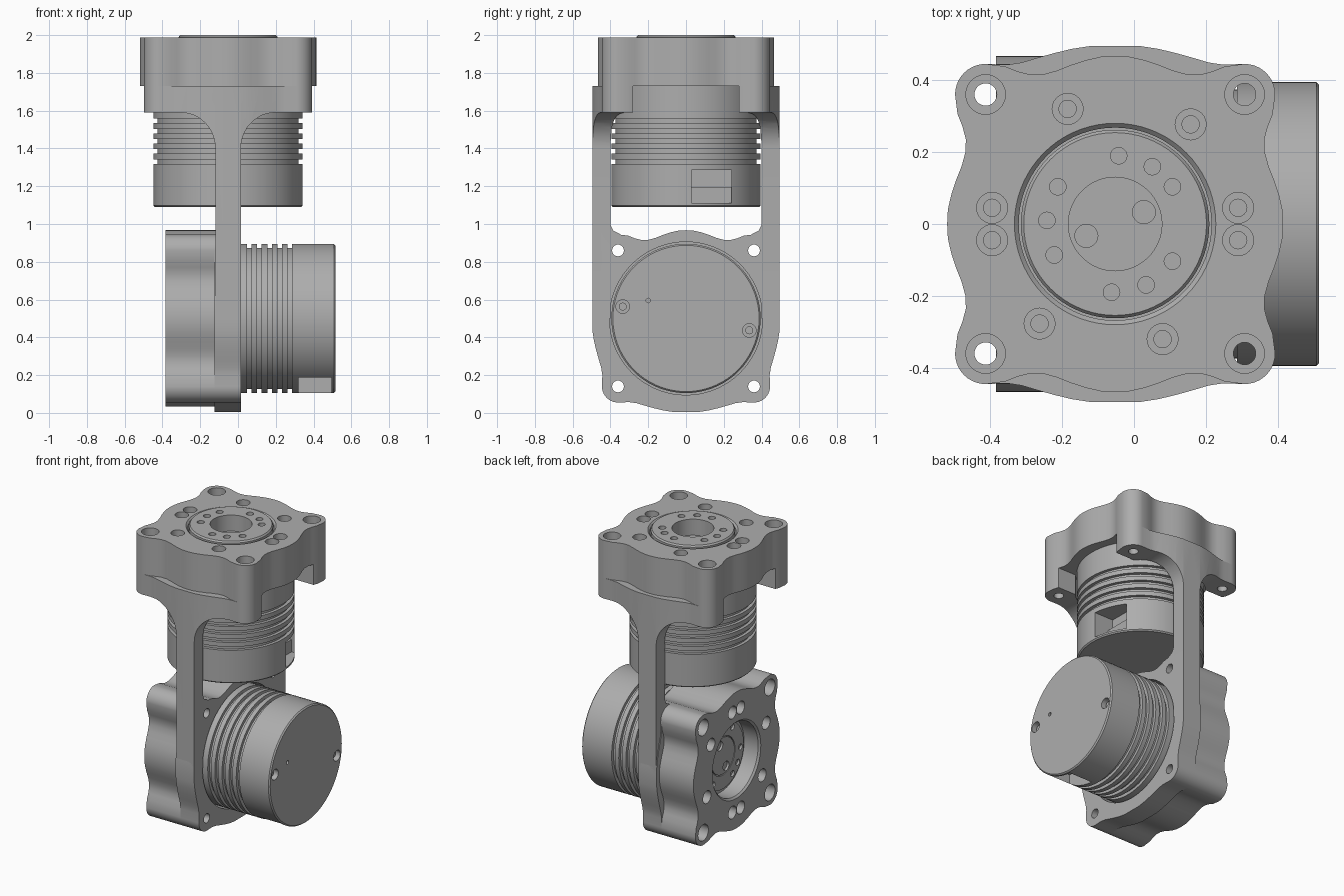
import bpy, bmesh, math
from mathutils import Matrix

if "Cube" in bpy.data.objects:
    bpy.data.objects.remove(bpy.data.objects["Cube"])

metal = bpy.data.materials.new("grey metal")
metal.use_nodes = True
GREY = (0.42, 0.42, 0.42, 1)
metal.diffuse_color = GREY
metal.node_tree.nodes["Principled BSDF"].inputs["Base Color"].default_value = GREY

# Each drive unit is built along local z, with its mounting face at z = 0
UPPER = Matrix.Translation((-0.0525, 0, 1.59))
LOWER = Matrix(((0, 0, -1, 0.015), (0, -1, 0, 0), (-1, 0, 0, 0.5), (0, 0, 0, 1)))


def finish(bm, name):
    bmesh.ops.recalc_face_normals(bm, faces=bm.faces)
    me = bpy.data.meshes.new(name)
    bm.to_mesh(me)
    bm.free()
    ob = bpy.data.objects.new(name, me)
    bpy.context.collection.objects.link(ob)
    me.materials.append(metal)
    return ob


def prism(name, pts, z0, z1):
    bm = bmesh.new()
    face = bm.faces.new([bm.verts.new((x, y, z0)) for x, y in pts])
    new = bmesh.ops.extrude_face_region(bm, geom=[face])["geom"]
    verts = [v for v in new if isinstance(v, bmesh.types.BMVert)]
    bmesh.ops.translate(bm, verts=verts, vec=(0, 0, z1 - z0))
    return finish(bm, name)


def add_lathe(bm, profile, x=0, y=0, steps=72):
    verts = [bm.verts.new((x + r, y, z)) for r, z in profile]
    edges = [bm.edges.new(p) for p in zip(verts, verts[1:])]
    bmesh.ops.spin(bm, geom=verts + edges, cent=(x, y, 0), axis=(0, 0, 1),
                   angle=math.tau, steps=steps)


def lathe(name, profile):
    bm = bmesh.new()
    add_lathe(bm, profile)
    bmesh.ops.remove_doubles(bm, verts=bm.verts, dist=0.0001)
    return finish(bm, name)


def rods(spots, profile, steps=20):
    bm = bmesh.new()
    for x, y in spots:
        add_lathe(bm, profile, x, y, steps)
    bmesh.ops.remove_doubles(bm, verts=bm.verts, dist=0.0001)
    return finish(bm, "cutter")


def disc(r, z0, z1):
    return [(0, z0), (r, z0), (r, z1), (0, z1)]


def box(name, x, y, z):
    return prism(name, [(x[0], y[0]), (x[1], y[0]), (x[1], y[1]), (x[0], y[1])], *z)


def boolean(ob, tool, op="DIFFERENCE"):
    mod = ob.modifiers.new("cut", "BOOLEAN")
    mod.operation, mod.solver, mod.object = op, "EXACT", tool
    bpy.context.view_layer.objects.active = ob
    bpy.ops.object.modifier_apply(modifier=mod.name)
    bpy.data.objects.remove(tool)


def place(ob, matrix):
    ob.matrix_world = matrix
    bpy.ops.object.select_all(action="DESELECT")
    ob.select_set(True)
    bpy.context.view_layer.objects.active = ob
    bpy.ops.object.shade_smooth_by_angle(angle=math.radians(28))


# Half edges of the flange outline: (distance along the side, distance out)
SLIM = [(0, .467), (.04, .465), (.08, .456), (.12, .443), (.16, .427), (.2, .416),
        (.235, .415), (.27, .424), (.305, .438)]
WIDE = [(0, .495), (.0675, .495), (.12, .487), (.17, .475), (.22, .461), (.26, .449),
        (.3, .443)]
LOBE, LOBE_R = 0.36, 0.085
LOBES = [(sx * LOBE, sy * LOBE) for sx in (1, -1) for sy in (1, -1)]


def outline(right, left, ends):
    pts = []
    for sx, sy in ((1, 1), (-1, 1), (-1, -1), (1, -1)):
        quad = [(out, along) for along, out in (right if sx > 0 else left)]
        for i in range(11):
            a = math.pi / 2 * i / 10
            quad.append((LOBE + LOBE_R * math.cos(a), LOBE + LOBE_R * math.sin(a)))
        quad += list(reversed(ends))
        quad = [(sx * x, sy * y) for x, y in quad]
        pts += (quad if sx * sy > 0 else quad[::-1])[:-1]
    return pts


def screw_heads(name, spots, top, matrix):
    head = rods(spots, [(0, top - .02), (.021, top - .02), (.021, top), (.01, top),
                        (.01, top - .012), (0, top - .012)], 16)
    head.name = name
    place(head, matrix)


FLANGE_HOLES = [(-.132, .32), (.21, .277), (-.21, -.277), (.132, -.32)] + [
    (sx * .342, sy * .045) for sx in (1, -1) for sy in (1, -1)]
HUB_HOLES = [(.19 * math.cos(math.radians(a)), .19 * math.sin(math.radians(a)))
             for a in (33, 57, 87, 147, 177, 207, 267, 297, 327)]
CORE_SCREWS = [(.08, .033), (-.08, -.033)]
CAP_SCREWS = [(-.063, .335), (.063, -.335)]
TOP, FLOOR = 0.398, 0.28


def drive(prefix, matrix, bore):
    # Finned motor can with connector window and back cap screws
    profile = [(0, -.5), (.387, -.5), (.395, -.492)]
    for i in range(5):
        z = -.272 + i * .054
        profile += [(.395, z), (.374, z), (.374, z + .024), (.395, z + .024)]
    profile += [(.395, .15), (0, .15)]
    motor = lathe(prefix + "_motor", profile)
    boolean(motor, box("cutter", (.25, .5), (.03, .24), (-.48, -.305)))
    boolean(motor, rods(CAP_SCREWS, disc(.036, -.6, -.46)))
    boolean(motor, rods([(-.095, .2)], disc(.012, -.6, -.48)))
    place(motor, matrix)
    place(box(prefix + "_connector", (.24, .29), (.03, .24), (-.48, -.395)), matrix)
    screw_heads(prefix + "_cap_screws", CAP_SCREWS, -.455, matrix)

    # Lobed gearbox housing
    house = prism(prefix + "_housing", outline(SLIM, SLIM, SLIM), .14, TOP)
    boolean(house, rods([(0, 0)], [(0, FLOOR), (bore, FLOOR), (bore, TOP - .012),
                                   (bore + .012, TOP), (bore + .012, .5), (0, .5)], 72))
    boolean(house, rods(LOBES, [(0, 0), (.031, 0), (.031, .3), (.055, .3),
                                (.055, .5), (0, .5)], 28))
    boolean(house, rods(FLANGE_HOLES, [(0, .27), (.024, .27), (.024, .34), (.043, .34),
                                       (.043, .5), (0, .5)], 24))
    place(house, matrix)


drive("upper", UPPER, .268)
drive("lower", LOWER, .25)

# Upper output hub, raised ring with a sunken core
hub = lathe("upper_hub", [(0, FLOOR - .05), (.262, FLOOR - .05), (.262, .4), (.254, .41),
                          (.13, .41), (.13, FLOOR + .02), (0, FLOOR + .02)])
boolean(hub, rods(HUB_HOLES, disc(.023, .34, .5)))
boolean(hub, rods(CORE_SCREWS, disc(.032, FLOOR - .02, .5)))
place(hub, UPPER)
screw_heads("upper_core_screws", CORE_SCREWS, FLOOR - .003, UPPER)

# Lower output hub, recessed inside the bore
hub = lathe("lower_hub", [(0, FLOOR - .05), (.225, FLOOR - .05), (.225, .295), (.13, .295),
                          (.13, .285), (.124, .285), (.124, .295), (0, .295)])
boolean(hub, rods(HUB_HOLES, disc(.02, .25, .5)))
boolean(hub, rods(CORE_SCREWS, disc(.032, .26, .5)))
place(hub, LOWER)
screw_heads("lower_core_screws", CORE_SCREWS, .28, LOWER)

# Bracket arms: shoulders with round fillets running down into straight straps
side = [(.6, .14), (.6, 0)]
for i in range(13):
    a = math.pi / 2 * i / 12
    side.append((.25 - .1825 * math.sin(a), -.19 + .19 * math.cos(a)))
side.append((.0675, -1.09))
profile = side + [(-x, z) for x, z in reversed(side)]
arms = prism("bracket_arms", outline(SLIM, SLIM, WIDE), -1.2, .14)
strap = prism("cutter", profile, -.7, .7)
strap.data.transform(Matrix.Rotation(math.pi / 2, 4, "X"))
boolean(arms, strap, "INTERSECT")
boolean(arms, rods([(0, 0)], disc(.405, -1.3, .2), 72))
boolean(arms, box("cutter", (-.7, .7), (-.28, .28), (-1.3, .2)))
boolean(arms, rods(LOBES, disc(.031, -.1, .2), 28))
place(arms, UPPER)

# Bracket plate around the lower motor
plate = prism("bracket_plate", outline(WIDE, SLIM, WIDE), 0, .14)
boolean(plate, rods([(0, 0)], disc(.405, -.1, .2), 72))
boolean(plate, rods(LOBES, disc(.031, -.1, .2), 28))
place(plate, LOWER)

# Small fillets where the arms meet the plate
for s, label in ((1, "front"), (-1, "back")):
    web = [(-.55, .41), (-.5, .402), (-.465, .385), (-.447, .35), (-.42, .40), (-.36, .42),
           (-.36, .45), (-.55, .45)]
    place(prism(label + "_arm_fillet", [(x, s * y) for x, y in web], 0, .135), LOWER)
